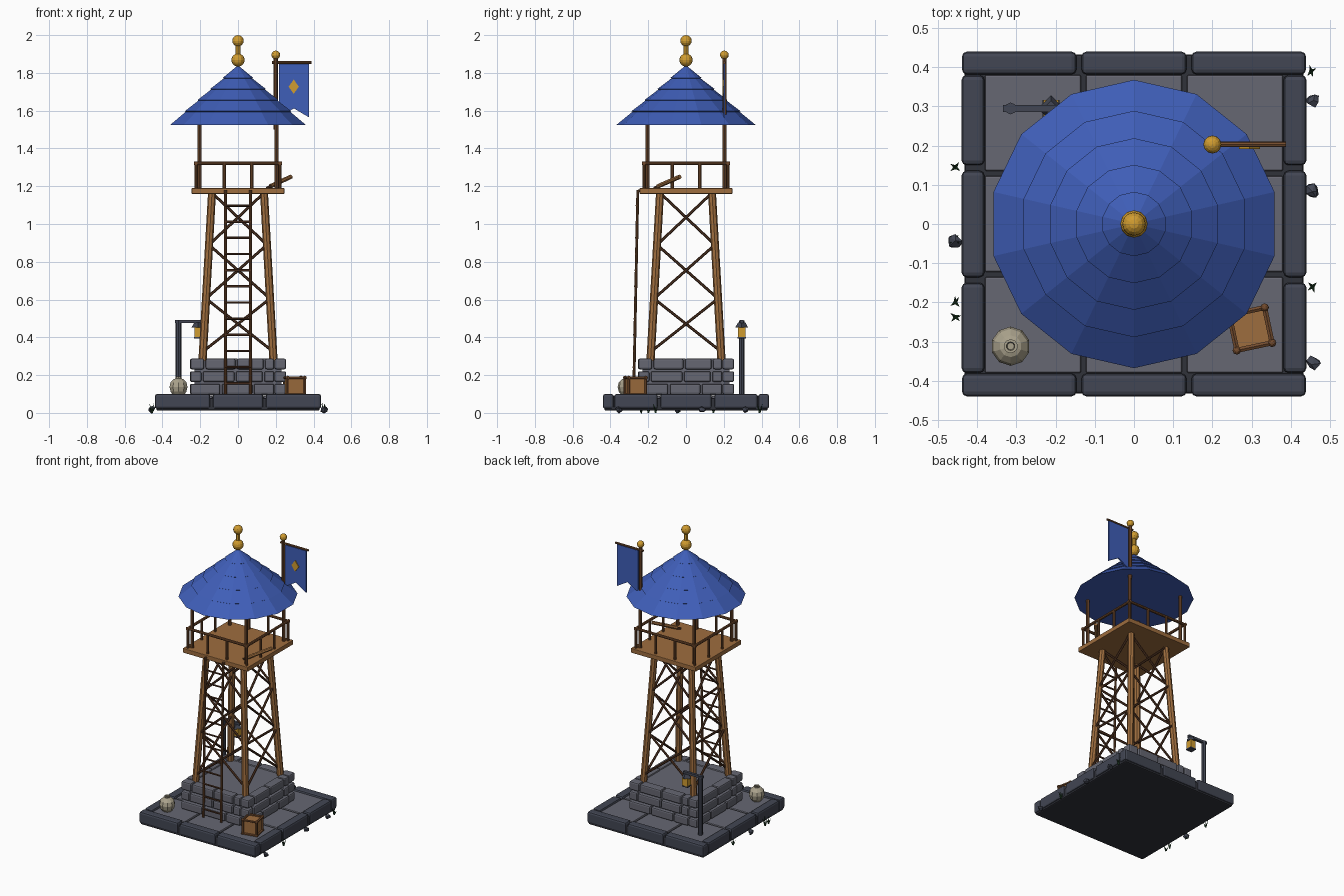
import bpy, bmesh, math, random
from mathutils import Vector, Matrix

if "Cube" in bpy.data.objects:
    bpy.data.objects.remove(bpy.data.objects["Cube"])

random.seed(4)


def material(name, *rgb):
    m = bpy.data.materials.new(name)
    m.diffuse_color = [(c / 255 / 12.92 if c < 11 else ((c / 255 + .055) / 1.055) ** 2.4) for c in rgb] + [1]
    m.use_nodes = True
    m.node_tree.nodes["Principled BSDF"].inputs["Base Color"].default_value = m.diffuse_color
    return m


STONE = material("grey stone", 102, 103, 114)
SLATE = material("dark slate", 66, 70, 83)
BASE = material("base shadow stone", 48, 50, 58)
WOOD = material("light wood", 158, 109, 62)
MID = material("brown wood", 116, 76, 46)
DARK = material("dark wood", 82, 52, 34)
BLUE = material("blue cloth", 63, 94, 184)
GOLD = material("gold", 208, 156, 48)
CLAY = material("pale clay", 170, 162, 140)
GREEN = material("dark green", 36, 68, 42)


# ---- helpers: add shapes to a bmesh, then turn it into a named object ----
def box(bm, c, s, rot=0, pivot=None):
    m = Matrix.Translation(c) @ Matrix.Diagonal((*s, 1))
    if rot:
        p = Vector(pivot or c)
        m = Matrix.Translation(p) @ Matrix.Rotation(rot, 4, 'Z') @ Matrix.Translation(-p) @ m
    bmesh.ops.create_cube(bm, size=1, matrix=m)


def rod(bm, a, b, r, r2=None, sides=8):
    a, b = Vector(a), Vector(b)
    d = b - a
    m = Matrix.Translation((a + b) / 2) @ d.to_track_quat('Z', 'Y').to_matrix().to_4x4()
    bmesh.ops.create_cone(bm, cap_ends=True, segments=sides, radius1=r,
                          radius2=r if r2 is None else r2, depth=d.length, matrix=m)


def ball(bm, c, r, u=12, v=8):
    bmesh.ops.create_uvsphere(bm, u_segments=u, v_segments=v, radius=r, matrix=Matrix.Translation(c))


def lathe(bm, profile, sides, c=(0, 0)):
    rings = []
    for r, z in profile:
        if r == 0:
            rings.append([bm.verts.new((c[0], c[1], z))] * sides)
        else:
            rings.append([bm.verts.new((c[0] + r * math.sin(k * math.tau / sides),
                                        c[1] + r * math.cos(k * math.tau / sides), z)) for k in range(sides)])
    for lo, hi in zip(rings, rings[1:]):
        for k in range(sides):
            n = (k + 1) % sides
            vs = list(dict.fromkeys((lo[k], lo[n], hi[n], hi[k])))
            bm.faces.new(vs)
    bmesh.ops.recalc_face_normals(bm, faces=bm.faces)


def finish(name, bm, mat, bevel=0, smooth=False):
    me = bpy.data.meshes.new(name)
    bm.to_mesh(me)
    bm.free()
    me.materials.append(mat)
    ob = bpy.data.objects.new(name, me)
    bpy.context.collection.objects.link(ob)
    if bevel:
        mod = ob.modifiers.new("rounded edges", 'BEVEL')
        mod.width, mod.segments = bevel, 2
    if smooth:
        me.shade_smooth()
    return ob


def build(name, mat, shapes, bevel=0, smooth=False):
    bm = bmesh.new()
    for fn, *args in shapes:
        fn(bm, *args)
    return finish(name, bm, mat, bevel, smooth)


SIGNS = [(sx, sy) for sx in (-1, 1) for sy in (-1, 1)]


def turn(p, k):
    """rotate a point by k quarter turns about the tower axis"""
    x, y, z = p
    for _ in range(k):
        x, y = -y, x
    return (x, y, z)


# ---- ground slab, paving and rim ----
build("base_slab", BASE, [(box, (0, 0, .045), (.865, .865, .066))], .008)
build("paving", STONE, [(box, (i * .258, j * .258, .075), (.246, .246, .03))
                        for i in (-1, 0, 1) for j in (-1, 0, 1)], .006)
rim = []
for s in (-1, 1):
    for i, w in ((-1, .292), (0, .268), (1, .292)):
        rim.append((box, (i * .293, s * .411, .061), (w, .058, .078)))
    for i, w in ((-1, .23), (0, .272), (1, .23)):
        rim.append((box, (s * .411, i * .265, .061), (.058, w, .078)))
build("rim_stones", SLATE, rim, .012)

# ---- stone foundation: three staggered courses around a core ----
build("foundation_core", STONE, [(box, (0, 0, .185), (.46, .46, .185))])
courses = []
for row, z in enumerate((.126, .192, .259)):
    cuts = [(-.255, -.09, .08, .195), (-.255, -.19, -.015, .135, .195), (-.255, -.175, -.01, .14, .195)][row]
    for k in range(4):
        for a, b in zip(cuts, cuts[1:]):
            x, y, _ = turn(((a + b) / 2, -.2245, 0), k)
            s = (b - a - .008, .061) if k % 2 == 0 else (.061, b - a - .008)
            courses.append((box, (x, y, z), (*s, .056)))
build("foundation_blocks", STONE, courses, .009)


# ---- tower legs and cross braces ----
def half(z):
    return .187 - (z - .29) * .049 / .87


build("legs", WOOD, [(rod, (sx * half(.27), sy * half(.27), .27), (sx * half(1.17), sy * half(1.17), 1.17), .022, .021)
                     for sx, sy in SIGNS])
braces = []
levels = (.325, .605, .89, 1.165)
for k in range(4):
    for lo, hi in zip(levels, levels[1:]):
        for s in (-1, 1):
            braces.append((rod, turn((-s * half(lo), -half(lo) - s * .006, lo), k),
                           turn((s * half(hi), -half(hi) - s * .006, hi), k), .0075, None, 6))
build("cross_braces", DARK, braces)

# ---- platform, railings, roof posts ----
build("platform", WOOD, [(box, (0, 0, 1.175), (.49, .49, .03))], .003)
rails = []
for k in range(4):
    rails.append((rod, turn((-.232, -.222, 1.322), k), turn((.232, -.222, 1.322), k), .009))
    for x in (-.222, -.073, .073):
        rails.append((rod, turn((x, -.222, 1.18), k), turn((x, -.222, 1.325), k), .0085))
build("railings", MID, rails)
build("roof_posts", MID, [(rod, (sx * .203, sy * .203, 1.18), (sx * .203, sy * .203, 1.54), .011) for sx, sy in SIGNS])

# ---- spyglass on the deck ----
build("spyglass_grip", DARK, [(rod, (.155, -.165, 1.19), (.2, -.118, 1.213), .009)])
build("spyglass_tube", WOOD, [(rod, (.172, -.148, 1.2), (.28, -.033, 1.25), .012)])

# ---- ladder ----
def ladder_y(z):
    return -.277 + (z - .1) * .022 / 1.08


build("ladder_rails", MID, [(rod, (s * .067, ladder_y(.1), .1), (s * .067, ladder_y(1.18), 1.18), .0075) for s in (-1, 1)]
      + [(rod, (s * .067, -.255, 1.175), (s * .067, -.235, 1.175), .0065) for s in (-1, 1)])
build("ladder_rungs", DARK, [(rod, (-.07, ladder_y(z) - .004, z), (.07, ladder_y(z) - .004, z), .0062, None, 6)
                             for z in [.157 + i * .0855 for i in range(12)]])

# ---- layered roof ----
def slope(r):
    return 1.84 - .315 * r / .368


tiers = [.368, .285, .215, .147, .078]
profile = [(0, 1.525), (.368, 1.525)]
for r in tiers[1:]:
    profile += [(r - .001, slope(r) - .002), (r + .004, slope(r) + .001)]
build("roof", BLUE, [(lathe, profile + [(0, 1.84)], 14)])

# ---- golden finial ----
build("finial", GOLD, [(ball, (0, 0, 1.868), .035), (rod, (0, 0, 1.88), (0, 0, 1.96), .014), (ball, (0, 0, 1.97), .03)])

# ---- flag ----
build("flag_pole", MID, [(rod, (.2, .203, 1.5), (.2, .203, 1.885), .011),
                         (rod, (.18, .203, 1.855), (.388, .203, 1.855), .007)])
build("flag_pole_knob", GOLD, [(ball, (.2, .203, 1.895), .023)])


def sheet(bm, pts, depth):
    f = bm.faces.new([bm.verts.new(p) for p in pts])
    ext = bmesh.ops.extrude_face_region(bm, geom=[f])
    bmesh.ops.translate(bm, verts=[v for v in ext['geom'] if isinstance(v, bmesh.types.BMVert)], vec=(0, depth, 0))
    bmesh.ops.recalc_face_normals(bm, faces=bm.faces)


build("flag", BLUE, [(sheet, [(.217, .198, 1.848), (.217, .198, 1.565), (.296, .198, 1.612),
                              (.375, .198, 1.565), (.375, .198, 1.848)], .009)])
build("flag_diamond", GOLD, [(sheet, [(.295, .192, 1.765), (.268, .192, 1.727), (.295, .192, 1.689),
                                      (.322, .192, 1.727)], .007)])

# ---- lamp post with hanging lantern ----
build("lamp_post", SLATE, [(rod, (-.315, .295, .09), (-.315, .295, .49), .015),
                           (box, (-.262, .295, .484), (.145, .018, .016)),
                           (rod, (-.212, .295, .452), (-.212, .295, .478), .034, .02, 4),
                           (box, (-.212, .295, .397), (.044, .044, .008))])
build("lantern_glass", GOLD, [(box, (-.212, .295, .427), (.038, .042, .056))])

# ---- clay pot ----
build("pot", CLAY, [(lathe, [(0, .092), (.028, .092), (.044, .112), (.05, .138), (.044, .162), (.028, .178),
                             (.016, .182), (.018, .192), (.011, .192), (.009, .176), (0, .176)], 10, (-.315, -.312))])

# ---- crate with framed edges ----
C, A, H = Vector((.298, -.268, .14)), math.radians(12), .046
build("crate", WOOD, [(box, C, (.088, .088, .084), A)])
spin = Matrix.Rotation(A, 3, 'Z')
frame = []
for u, v in SIGNS:
    for a, b in (((u, v, -1), (u, v, 1)), ((u, -1, v), (u, 1, v)), ((-1, u, v), (1, u, v))):
        frame.append((rod, C + spin @ (Vector(a) * H), C + spin @ (Vector(b) * H), .0075, None, 6))
    for w in (-1, 1):
        frame.append((ball, C + spin @ (Vector((u, v, w)) * H), .011, 8, 6))
build("crate_frame", MID, frame)

# ---- loose rocks and grass tufts round the base ----
def rock(bm, c, r):
    made = bmesh.ops.create_icosphere(bm, subdivisions=1, radius=r, matrix=Matrix.Translation(c))
    for v in made['verts']:
        v.co += Vector([random.uniform(-.25, .25) * r for _ in range(3)])


build("rocks", SLATE, [(rock, (x, y, .018), .018) for x, y in ((.455, .315), (.455, .085), (.457, -.355), (-.457, -.045))])
tufts = []
for x, y in ((.452, .39), (.456, -.16), (-.456, .145), (-.456, -.2), (-.456, -.237), (-.458, -.04)):
    for i in range(4):
        a = i * math.tau / 4 + random.uniform(0, 1)
        tip = (x + .016 * math.cos(a), y + .016 * math.sin(a), random.uniform(.03, .055))
        tufts.append((rod, (x, y, 0), tip, .005, 0, 4))
build("grass_tufts", GREEN, tufts)
